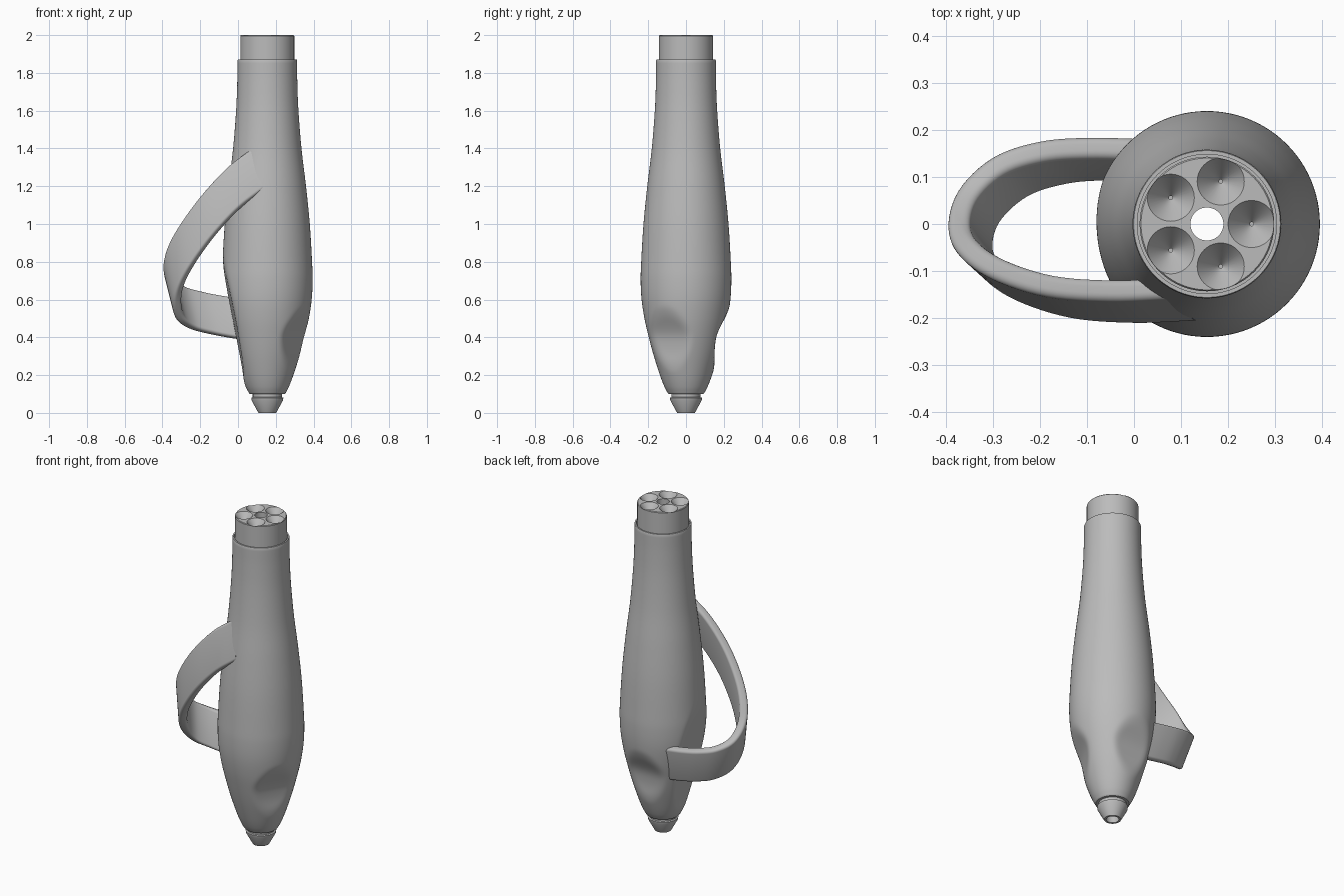
import bpy, bmesh, math
from mathutils import Vector

AXIS = Vector((0.155, 0, 0))
SIDES = 96

cube = bpy.data.objects.get("Cube")
if cube:
    bpy.data.objects.remove(cube, do_unlink=True)

grey = bpy.data.materials.new("plain grey")
grey.use_nodes = True
colour = (0.5, 0.5, 0.5, 1)
grey.diffuse_color = colour
grey.node_tree.nodes["Principled BSDF"].inputs["Base Color"].default_value = colour


def smooth_path(points, steps=8):
    """Catmull-Rom curve through the points."""
    p = [Vector(q) for q in points]
    p = [2 * p[0] - p[1]] + p + [2 * p[-1] - p[-2]]
    out = []
    for a, b, c, d in zip(p, p[1:], p[2:], p[3:]):
        for i in range(steps):
            t = i / steps
            out.append(0.5 * (2 * b + (c - a) * t + (2 * a - 5 * b + 4 * c - d) * t**2
                              + (3 * b - a - 3 * c + d) * t**3))
    return out + [p[-2]]


def skin(name, rings, closed=False):
    """Join rings of points into a surface; closed links last to first, otherwise ends are capped."""
    bm = bmesh.new()
    loops = [[bm.verts.new(co) for co in ring] for ring in rings]
    pairs = list(zip(loops, loops[1:])) + ([(loops[-1], loops[0])] if closed else [])
    for a, b in pairs:
        for i in range(len(a)):
            j = (i + 1) % len(a)
            bm.faces.new((a[i], a[j], b[j], b[i]))
    if not closed:
        bm.faces.new(loops[0])
        bm.faces.new(loops[-1])
    bmesh.ops.recalc_face_normals(bm, faces=bm.faces)
    mesh = bpy.data.meshes.new(name)
    bm.to_mesh(mesh)
    bm.free()
    ob = bpy.data.objects.new(name, mesh)
    bpy.context.collection.objects.link(ob)
    mesh.materials.append(grey)
    return ob


def lathe(name, profile, shape=lambda r, z, a: r, closed=True, centre=AXIS):
    rings = []
    for r, z in profile:
        ring = []
        for i in range(SIDES):
            a = math.tau * i / SIDES
            s = shape(r, z, a)
            ring.append(centre + Vector((s * math.cos(a), s * math.sin(a), z)))
        rings.append(ring)
    return skin(name, rings, closed)


def finish(ob, angle=35):
    bpy.ops.object.select_all(action='DESELECT')
    ob.select_set(True)
    bpy.context.view_layer.objects.active = ob
    bpy.ops.object.shade_smooth_by_angle(angle=math.radians(angle))


# Finger grips: direction and distance of the flattened surface from the axis by height
pad = smooth_path([(.30, .64), (.245, .57), (.205, .5), (.166, .42), (.153, .35),
                   (.152, .27), (.16, .2), (.2, .1)])
flat = smooth_path([(.27, .96), (.238, .8), (.197, .6), (.158, .4), (.127, .2), (.14, .1)])
grips = [(math.radians(-30), pad), (math.radians(90), pad), (math.radians(184), flat)]


def grip_shape(r, z, a):
    for direction, table in grips:
        c = math.cos(a - direction)
        if c < 0.3 or not table[-1].y <= z <= table[0].y:
            continue
        for hi, lo in zip(table, table[1:]):
            if lo.y <= z <= hi.y:
                d = lo.x + (hi.x - lo.x) * (z - lo.y) / (hi.y - lo.y)
                break
        d /= c
        k = 0.016
        h = max(k - abs(r - d), 0) / k
        r = min(r, d) - h * h * k / 4
    return r


# Body shell with rounded finger grips
outer = smooth_path([(.097, .105), (.115, .14), (.138, .2), (.17, .3), (.197, .4), (.22, .5),
                     (.235, .6), (.24, .7), (.237, .8), (.225, 1.0), (.205, 1.2),
                     (.181, 1.4), (.165, 1.6), (.159, 1.75), (.158, 1.865)])
shell = [(.035, .10), (.092, .10)] + [tuple(p) for p in outer]
shell += [(.156, 1.87), (.148, 1.87), (.148, 1.85), (.035, 1.85)]
finish(lathe("body", shell, grip_shape))

# Tapered nozzle with a narrow neck and open bore
finish(lathe("nozzle", [(.035, 0), (.047, 0), (.083, .066), (.085, .08),
                        (.077, .083), (.077, .101), (.035, .101)]))

# Collar at the top, with five conical sockets around the bore
collar = lathe("collar", [(.035, 1.84), (.143, 1.84), (.143, 1.996), (.140, 2.0), (.035, 2.0)])
for i in range(5):
    a = math.tau * i / 5
    centre = AXIS + Vector((.095 * math.cos(a), .095 * math.sin(a), 0))
    cutter = lathe("socket_cutter", [(.004, 1.92), (.004, 1.94), (.05, 2.0), (.05, 2.02)],
                   closed=False, centre=centre)
    cutter.hide_render = True
    mod = collar.modifiers.new("socket", 'BOOLEAN')
    mod.operation = 'DIFFERENCE'
    mod.solver = 'EXACT'
    mod.object = cutter
    bpy.context.view_layer.objects.active = collar
    bpy.ops.object.modifier_apply(modifier=mod.name)
    bpy.data.objects.remove(cutter, do_unlink=True)
finish(collar)

# Looped strap: a rounded band swept along its upper edge
edge = smooth_path([(.08, -.135, 1.40), (-.05, -.14, 1.30), (-.18, -.13, 1.16),
                    (-.29, -.095, 1.01), (-.355, -.05, .89), (-.375, 0, .79),
                    (-.355, .065, .71), (-.29, .125, .665), (-.2, .155, .64),
                    (-.1, .163, .62), (.03, .16, .60)], 6)
across = Vector((.055, -.05, -.22))
half_w, half_t, fillet = across.length / 2, .024, .017
section = []
for k, (su, sv) in enumerate([(1, 1), (-1, 1), (-1, -1), (1, -1)]):
    for j in range(6):
        a = math.pi / 2 * (k + j / 5)
        section.append((su * (half_w - fillet) + fillet * math.cos(a),
                        sv * (half_t - fillet) + fillet * math.sin(a)))
rings = []
for i, p in enumerate(edge):
    tangent = edge[min(i + 1, len(edge) - 1)] - edge[max(i - 1, 0)]
    normal = tangent.cross(across).normalized()
    rings.append([p + across / 2 + across.normalized() * u + normal * v for u, v in section])
finish(skin("strap", rings))
